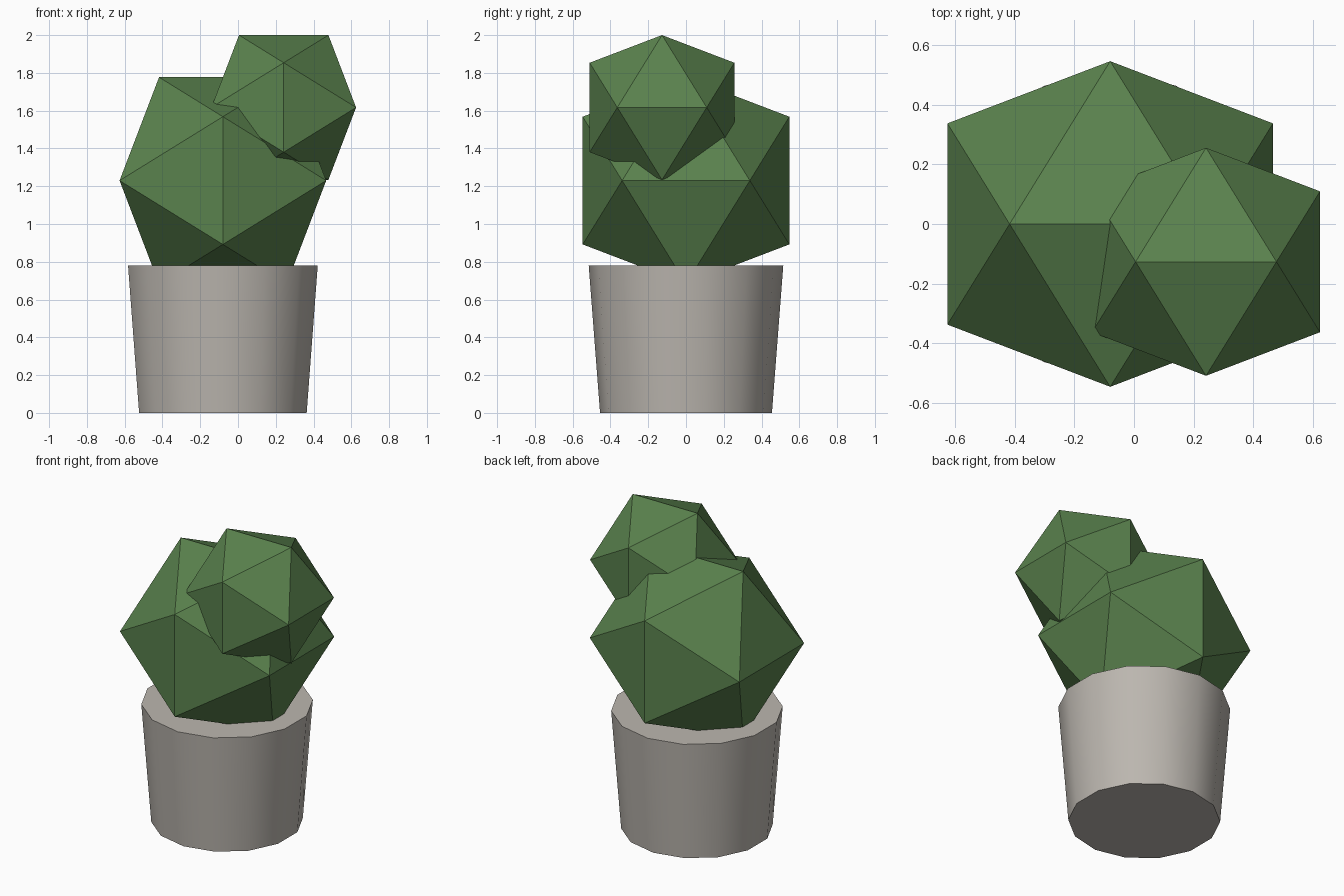
import bpy, bmesh, math
from mathutils import Vector

if "Cube" in bpy.data.objects:
    bpy.data.objects.remove(bpy.data.objects["Cube"])


def material(name, rgb):
    m = bpy.data.materials.new(name)
    m.diffuse_color = (*rgb, 1)
    m.use_nodes = True
    m.node_tree.nodes["Principled BSDF"].inputs["Base Color"].default_value = m.diffuse_color
    return m


GREEN = material("cactus green", (0.102, 0.223, 0.075))
STONE = material("stone grey", (0.50, 0.47, 0.43))


def add_object(name, bm, mat):
    mesh = bpy.data.meshes.new(name)
    bmesh.ops.recalc_face_normals(bm, faces=bm.faces)
    bm.to_mesh(mesh)
    bm.free()
    mesh.materials.append(mat)
    ob = bpy.data.objects.new(name, mesh)
    bpy.context.collection.objects.link(ob)
    return ob


def icosahedron(name, centre, half):
    """Icosahedron with an edge lying along x on top; half = half its height."""
    short = half * 2 / (1 + math.sqrt(5))
    bm = bmesh.new()
    for s in (-1, 1):
        for t in (-1, 1):
            for p in ((s * short, 0, t * half), (s * half, t * short, 0), (0, s * half, t * short)):
                bm.verts.new(Vector(centre) + Vector(p))
    bmesh.ops.convex_hull(bm, input=bm.verts)
    return add_object(name, bm, GREEN)


# Cactus: large body with a smaller bud growing from its upper right
icosahedron("cactus_body", (-0.08, 0, 1.23), 0.547)
icosahedron("cactus_bud", (0.242, -0.127, 1.617), 0.383)

# Tapered 14-sided pot, filled to the rim, corners on the y axis
bm = bmesh.new()
bmesh.ops.create_cone(bm, cap_ends=True, segments=14, radius1=0.455, radius2=0.515, depth=0.78)
top = max(bm.verts, key=lambda v: (v.co.z, v.co.y))
turn = math.pi / 2 - math.atan2(top.co.y, top.co.x)
for v in bm.verts:
    x, y = v.co.x, v.co.y
    v.co = (x * math.cos(turn) - y * math.sin(turn) - 0.08,
            x * math.sin(turn) + y * math.cos(turn), v.co.z + 0.39)
pot = add_object("pot", bm, STONE)
bpy.context.view_layer.objects.active = pot
pot.select_set(True)
bpy.ops.object.shade_smooth_by_angle(angle=math.radians(40))
